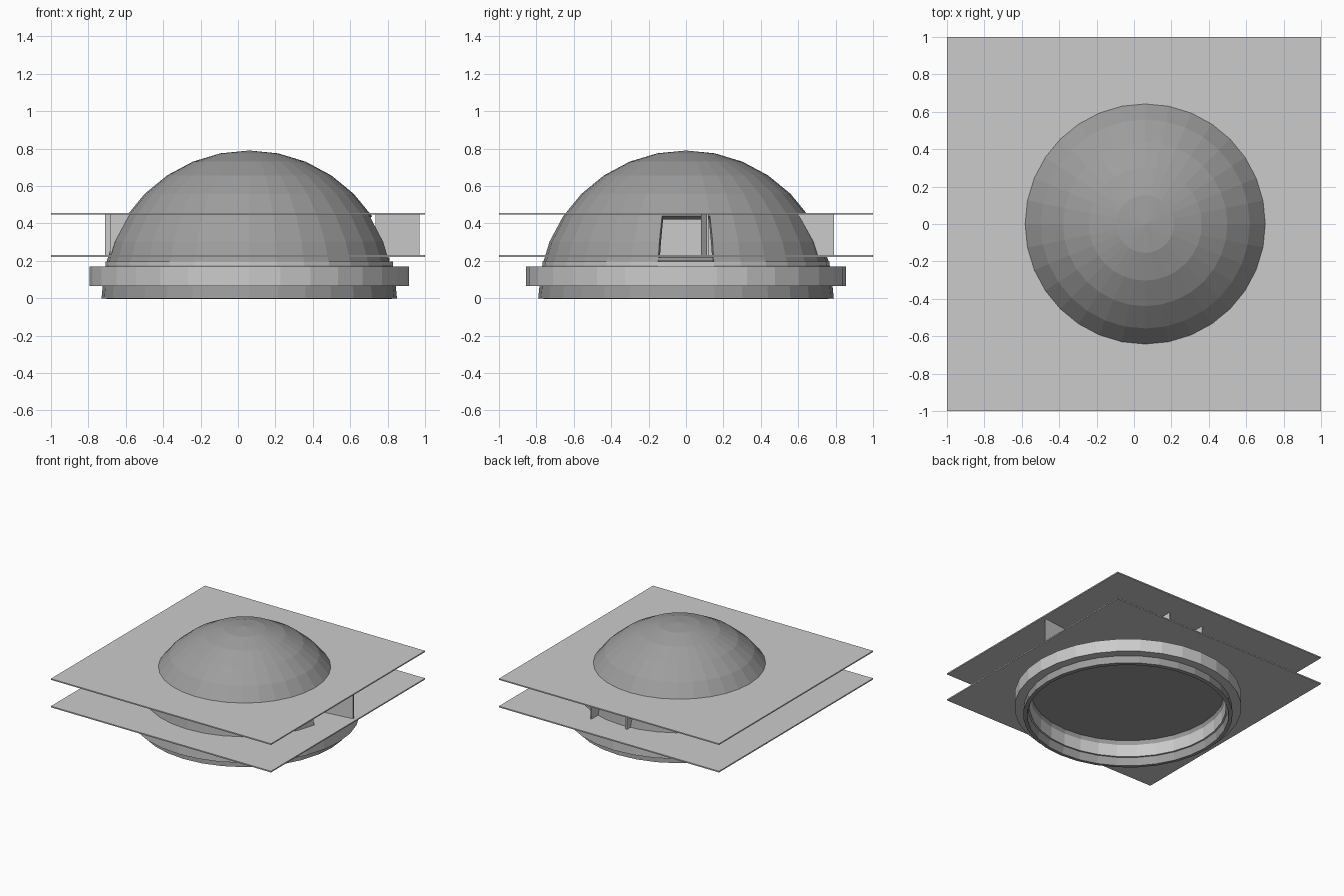
import bpy, bmesh, math
from mathutils import Vector

if "Cube" in bpy.data.objects:
    bpy.data.objects.remove(bpy.data.objects["Cube"])

CX = 0.06          # dome centre on x
R = 0.79
SEG = 32

dark = bpy.data.materials.new("dark_shell")
dark.diffuse_color = (0.34, 0.34, 0.34, 1)
dark.use_nodes = True
dark.node_tree.nodes["Principled BSDF"].inputs["Base Color"].default_value = dark.diffuse_color


def make(name, bm, mat=None):
    bmesh.ops.recalc_face_normals(bm, faces=bm.faces)
    me = bpy.data.meshes.new(name)
    bm.to_mesh(me)
    bm.free()
    ob = bpy.data.objects.new(name, me)
    bpy.context.collection.objects.link(ob)
    if mat:
        me.materials.append(mat)
    return ob


def lathe(name, profile, mat=None, closed=True):
    """Revolve (radius, z) points about the dome axis."""
    bm = bmesh.new()
    rings = []
    for r, z in profile:
        rings.append([bm.verts.new((CX + r * math.cos(2 * math.pi * i / SEG),
                                    r * math.sin(2 * math.pi * i / SEG), z))
                      for i in range(SEG)])
    pairs = list(zip(rings, rings[1:]))
    if closed:
        pairs.append((rings[-1], rings[0]))
    for a, b in pairs:
        for i in range(SEG):
            j = (i + 1) % SEG
            bm.faces.new((a[i], a[j], b[j], b[i]))
    return make(name, bm, mat)


def panel(name, a, b, z0, z1, t=0.012):
    """Thin upright wall between two plan points."""
    a, b = Vector(a), Vector(b)
    d = (b - a).normalized()
    n = Vector((-d.y, d.x)) * t / 2
    bm = bmesh.new()
    base = bm.faces.new([bm.verts.new((p.x, p.y, z0))
                         for p in (a + n, b + n, b - n, a - n)])
    ext = bmesh.ops.extrude_face_region(bm, geom=[base])
    bmesh.ops.translate(bm, vec=(0, 0, z1 - z0),
                        verts=[v for v in ext["geom"] if isinstance(v, bmesh.types.BMVert)])
    return make(name, bm)


# Faceted half-sphere shell with a doorway two faces wide on the right
bm = bmesh.new()
bmesh.ops.create_uvsphere(bm, u_segments=SEG, v_segments=16, radius=R)
bmesh.ops.delete(bm, geom=[v for v in bm.verts if v.co.z < -0.01], context='VERTS')
door = [f for f in bm.faces
        if 0.15 < f.calc_center_median().z < 0.44
        and f.calc_center_median().x > 0
        and abs(math.atan2(f.calc_center_median().y, f.calc_center_median().x)) < math.radians(11.25)]
bmesh.ops.delete(bm, geom=door, context='FACES')
bmesh.ops.translate(bm, verts=bm.verts, vec=(CX, 0, 0))
dome = make("dome_shell", bm, dark)
sol = dome.modifiers.new("thickness", 'SOLIDIFY')
sol.thickness = 0.03
sol.offset = -1

# Base ring with a raised inner rim
lathe("base_ring", [(0.74, 0.065), (0.855, 0.065), (0.855, 0.17),
                    (0.768, 0.17), (0.768, 0.197), (0.74, 0.197)])

# Dark floor disc under the lower deck
bm = bmesh.new()
bmesh.ops.create_cone(bm, cap_ends=True, segments=SEG, radius1=0.75, radius2=0.75, depth=0.02)
bmesh.ops.translate(bm, verts=bm.verts, vec=(CX, 0, 0.208))
make("floor_disc", bm, dark)

# Two square decks
for name, z in (("lower_deck", 0.226), ("upper_deck", 0.452)):
    bm = bmesh.new()
    bmesh.ops.create_cube(bm, size=1)
    bmesh.ops.scale(bm, verts=bm.verts, vec=(2, 2, 0.01))
    bmesh.ops.translate(bm, verts=bm.verts, vec=(0, 0, z))
    make(name, bm)

# Open door leaf and the partitions that poke through the shell
Z0, Z1 = 0.23, 0.448
panel("door_leaf", (0.735, 0.085), (0.97, 0.115), Z0, Z1)
panel("back_partition_a", (-0.01, 0.2), (-0.01, 0.79), Z0, Z1)
panel("back_partition_b", (0.31, 0.2), (0.31, 0.79), Z0, Z1)
panel("left_partition_a", (-0.35, 0.12), (-0.71, 0.12), Z0, Z1)
panel("left_partition_b", (-0.35, -0.12), (-0.685, -0.12), Z0, Z1)
panel("inner_wall", (-0.35, -0.45), (-0.35, 0.45), Z0, Z1)
